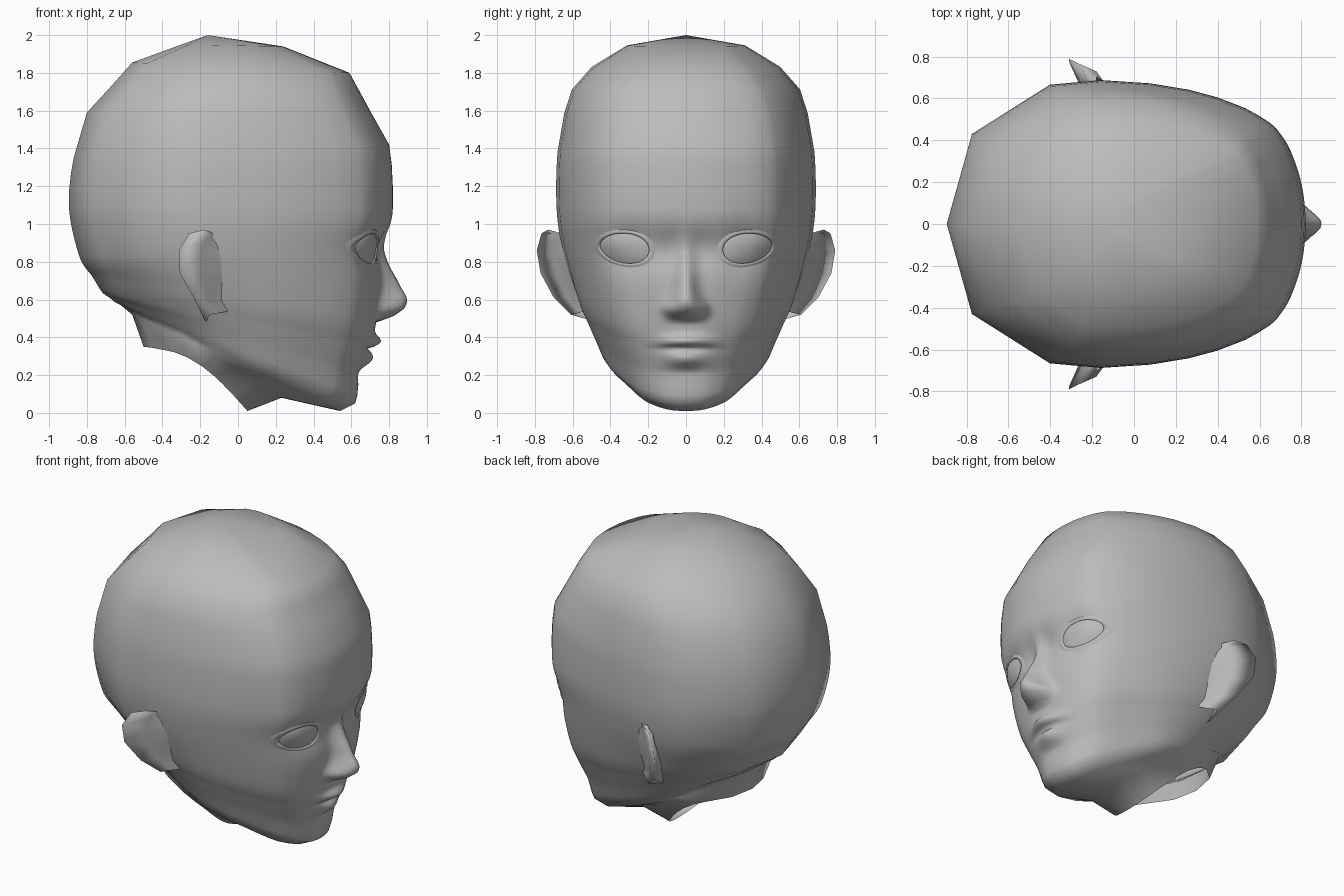
import bpy, bmesh, math
from mathutils import Vector
from mathutils.bvhtree import BVHTree

if "Cube" in bpy.data.objects:
    bpy.data.objects.remove(bpy.data.objects["Cube"])

skin = bpy.data.materials.new("plain_grey")
skin.diffuse_color = (0.5, 0.5, 0.5, 1)
skin.use_nodes = True
skin.node_tree.nodes["Principled BSDF"].inputs["Base Color"].default_value = skin.diffuse_color


def finish(name, bm, mirror=False):
    bmesh.ops.remove_doubles(bm, verts=bm.verts, dist=0.0005)
    bmesh.ops.recalc_face_normals(bm, faces=bm.faces)
    me = bpy.data.meshes.new(name)
    bm.to_mesh(me)
    me.materials.append(skin)
    me.polygons.foreach_set("use_smooth", [True] * len(me.polygons))
    ob = bpy.data.objects.new(name, me)
    bpy.context.collection.objects.link(ob)
    if mirror:
        ob.modifiers.new("mirror", "MIRROR").use_axis = (False, True, False)
    return ob


def grid(bm, rows, closed=False):
    """Skin a list of equally long point rows."""
    vs = [[bm.verts.new(p) for p in r] for r in rows]
    n = len(vs[0])
    for a, b in zip(vs, vs[1:]):
        for j in range(n if closed else n - 1):
            k = (j + 1) % n
            bm.faces.new((a[j], a[k], b[k], b[j]))


def spline(pts, subs, before, after):
    """Smooth curve through tuples, with its own step count per span."""
    p = [before] + list(pts) + [after]
    out = []
    for i, s in enumerate(subs):
        a, b, c, d = p[i:i + 4]
        for k in range(s):
            t = k / s
            out.append(tuple(
                0.5 * (2 * q1 + (q2 - q0) * t + (2 * q0 - 5 * q1 + 4 * q2 - q3) * t * t
                       + (3 * q1 - q0 - 3 * q2 + q3) * t ** 3)
                for q0, q1, q2, q3 in zip(a, b, c, d)))
    return out + [tuple(pts[-1])]


def table(z, pts):
    """Linear lookup, clamped at the ends."""
    for (a, va), (b, vb) in zip(pts, pts[1:]):
        if z <= b:
            return va + (vb - va) * max(0, (z - a) / (b - a))
    return pts[-1][1]


def bump(v, c, s):
    return math.exp(-((v - c) / s) ** 2)


# Plan outline: position back to front, width of skull, width of jaw
PLAN = [(0, 0, 0), (.07, .64, .45), (.287, .99, .78), (.567, 1, .88), (.754, .9, .68),
        (.83, .825, .585), (.90, .72, .48), (.93, .64, .41), (.96, .51, .32),
        (.99, .27, .18), (1, 0, 0)]
plan = spline(PLAN, [1, 1, 2, 2, 1, 2, 2, 4, 5, 7], (.07, -.64, -.45), (.99, -.27, -.18))

# Rings: back x, back z, front x, front z, half width, skull share, bow
RINGS = [(-.50, .35, .05, .01, .32, .4, .09), (-.56, .52, .23, .08, .42, .2, .03),
         (-.62, .57, .54, .01, .46, 0, 0), (-.65, .585, .62, .05, .485, .12, 0),
         (-.68, .61, .645, .20, .515, .36, 0), (-.72, .64, .695, .34, .545, .56, 0),
         (-.77, .72, .735, .50, .585, .76, 0), (-.84, .83, .785, .87, .64, .95, 0),
         (-.895, 1.09, .82, 1.08, .67, 1, 0), (-.87, 1.35, .80, 1.42, .665, 1, 0),
         (-.80, 1.59, .71, 1.58, .635, .95, 0), (-.68, 1.72, .645, 1.70, .60, .9, 0),
         (-.56, 1.855, .59, 1.80, .50, .85, 0), (-.30, 1.95, .24, 1.94, .315, .8, 0),
         (-.16, 2.0, -.16, 2.0, 0, .8, 0)]
rings = spline(RINGS, [1, 1, 1, 3, 9, 12, 18, 9, 3, 1, 1, 1, 1, 1], RINGS[0], RINGS[-1])

NOSE = [(.48, 0), (.51, .085), (.55, .135), (.585, .15), (.62, .138), (.66, .108),
        (.77, .045), (.87, .012), (.95, 0)]


def face_relief(y, z):
    """Forward push for nose, lips, chin and eye sockets."""
    y = abs(y)
    tip = bump(z, .55, .08)
    d = table(z, NOSE) * math.exp(-(y / (.05 + .035 * tip)) ** (2 + .9 * tip))
    d += .035 * bump(y, .09, .03) * bump(z, .548, .035)
    d += .05 * bump(y, 0, .12) * bump(z, .378, .034)
    d += .038 * bump(y, 0, .09) * bump(z, .285, .04)
    d -= .032 * bump(y, 0, .13) * bump(z, .338, .011)
    d -= .012 * bump(y, 0, .12) * bump(z, .215, .03)
    d -= .045 * bump(y, .30, .15) * bump(z, .87, .12)
    d -= .04 * bump(y, .07, .10) * bump(z, .865, .11)
    return d


# Head, open at the neck
rows = []
for xb, zb, xf, zf, w, k, bow in rings:
    half = []
    for u, skull, jaw in plan:
        x, z = xb + (xf - xb) * u, zb + (zf - zb) * u + bow * math.sin(math.pi * u)
        y = w * (jaw + (skull - jaw) * k)
        if x > .4:
            x += face_relief(y, z)
        half.append((x, y, z))
    rows.append(half + [(x, -y, z) for x, y, z in half[-2:0:-1]])
bm = bmesh.new()
grid(bm, rows, closed=True)
bm.normal_update()
surface = BVHTree.FromBMesh(bm)
finish("head", bm)


def almond(r, lift, n=28):
    """Eye-shaped loop laid on the face at scale r."""
    loop = []
    for i in range(n):
        a = 2 * math.pi * i / n
        c, s = math.cos(a), math.sin(a)
        y = .325 + .13 * r * c
        z = .875 + .012 * c * r + r * s * (.076 if s > 0 else .082) * (1 - .08 * c)
        hit = surface.ray_cast(Vector((2, y, z)), Vector((-1, 0, 0)))[0]
        loop.append((hit.x + lift, y, z))
    return loop


# Eyeballs and lids
bm = bmesh.new()
grid(bm, [almond(r, .002 + .034 * (1 - r * r)) for r in (1.0, .9, .7, .45, .2, 0)], True)
finish("eyeball", bm, True)
bm = bmesh.new()
grid(bm, [almond(r, h) for r, h in ((1.3, -.003), (1.15, .006), (1.0, .012), (.995, -.005))], True)
finish("eyelid", bm, True)

# Ears: front root, hollow, rim and back root
FRONT = [(-.10, .63, .94), (-.085, .64, .88), (-.08, .63, .80), (-.08, .60, .70),
         (-.08, .56, .60), (-.04, .53, .54)]
RIM = [(-.18, .73, .97), (-.26, .765, .95), (-.312, .79, .86), (-.308, .77, .74),
       (-.235, .70, .61), (-.15, .61, .52)]
BACK = [(-.18, .63, .93), (-.20, .63, .88), (-.21, .63, .82), (-.21, .59, .73),
        (-.20, .53, .61), (-.17, .47, .48)]
hollow = [((a[0] + b[0]) / 2, (a[1] + b[1]) / 2 - .005, (a[2] + b[2]) / 2)
          for a, b in zip(FRONT, RIM)]
bm = bmesh.new()
grid(bm, [FRONT, hollow, RIM, BACK])
finish("ear", bm, True)
